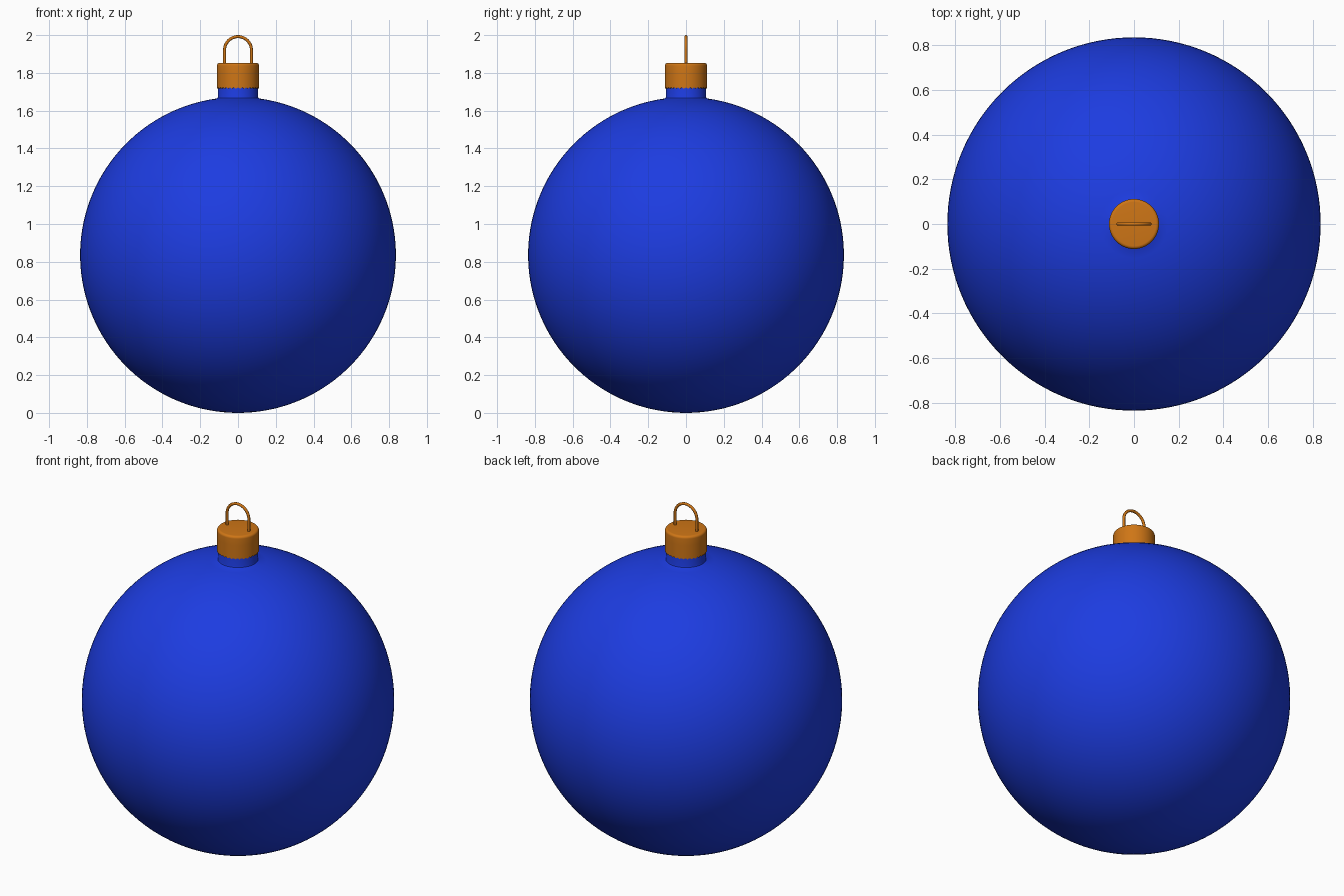
import bpy, bmesh, math

if "Cube" in bpy.data.objects:
    bpy.data.objects.remove(bpy.data.objects["Cube"])

R = 0.836


def material(name, rgb):
    m = bpy.data.materials.new(name)
    m.diffuse_color = (*rgb, 1)
    m.use_nodes = True
    m.node_tree.nodes["Principled BSDF"].inputs["Base Color"].default_value = m.diffuse_color
    return m


def lathe(name, profile, n, mat, ripple=0.0, waves=1):
    """Revolve (r, z, ripple weight) points around z; r = 0 makes a pole."""
    bm = bmesh.new()
    rings = []
    for r, z, w in profile:
        if r < 1e-6:
            rings.append([bm.verts.new((0, 0, z))] * n)
            continue
        ring = []
        for i in range(n):
            a = 2 * math.pi * i / n
            dz = ripple * w * math.cos(waves * a)
            ring.append(bm.verts.new((r * math.cos(a), r * math.sin(a), z + dz)))
        rings.append(ring)
    for lo, hi in zip(rings, rings[1:]):
        for i in range(n):
            j = (i + 1) % n
            bm.faces.new(dict.fromkeys((lo[i], lo[j], hi[j], hi[i])))
    bmesh.ops.recalc_face_normals(bm, faces=bm.faces)
    me = bpy.data.meshes.new(name)
    bm.to_mesh(me)
    bm.free()
    ob = bpy.data.objects.new(name, me)
    bpy.context.collection.objects.link(ob)
    finish(ob, mat)
    return ob


def finish(ob, mat):
    ob.data.materials.clear()
    ob.data.materials.append(mat)
    bpy.ops.object.select_all(action='DESELECT')
    ob.select_set(True)
    bpy.context.view_layer.objects.active = ob
    bpy.ops.object.shade_smooth_by_angle(angle=math.radians(40))


blue = material("blue_glass", (0.012, 0.045, 0.75))
gold = material("gold_metal", (0.62, 0.18, 0.008))

# Glass ball with a short neck blended into its top
a_end = math.pi - math.asin(0.113 / R)
ball = [(R * math.sin(a_end * i / 64), R - R * math.cos(a_end * i / 64), 0)
        for i in range(65)]
ball += [(0.108, 1.667, 0), (0.106, 1.674, 0), (0.106, 1.80, 0), (0, 1.80, 0)]
lathe("ball", ball, 128, blue)

# Metal cap: open skirt with a finely scalloped rim and a rounded top edge
cap = [(0, 1.835, 0), (0.107, 1.835, 0), (0.107, 1.735, 0), (0.107, 1.72, 1),
       (0.112, 1.72, 1), (0.112, 1.735, 0), (0.112, 1.80, 0)]
b = 0.014
cap += [(0.112 - b + b * math.cos(t * math.pi / 12),
         1.852 - b + b * math.sin(t * math.pi / 12), 0) for t in range(7)]
cap += [(0, 1.852, 0)]
lathe("cap", cap, 160, gold, ripple=0.003, waves=32)

# Wire hanging loop: two legs joined by a half circle
wire, arc = 0.008, 0.071
top = 2.0 - wire - arc
path = [(-arc, 1.84)]
path += [(-arc * math.cos(math.pi * i / 24), top + arc * math.sin(math.pi * i / 24))
         for i in range(25)]
path += [(arc, 1.84)]
cu = bpy.data.curves.new("hanging_loop_path", 'CURVE')
cu.dimensions = '3D'
cu.bevel_depth = wire
cu.bevel_resolution = 3
cu.use_fill_caps = True
sp = cu.splines.new('POLY')
sp.points.add(len(path) - 1)
for p, (x, z) in zip(sp.points, path):
    p.co = (x, 0, z, 1)
loop = bpy.data.objects.new("hanging_loop", cu)
bpy.context.collection.objects.link(loop)
bpy.ops.object.select_all(action='DESELECT')
loop.select_set(True)
bpy.context.view_layer.objects.active = loop
bpy.ops.object.convert(target='MESH')
finish(bpy.context.object, gold)
